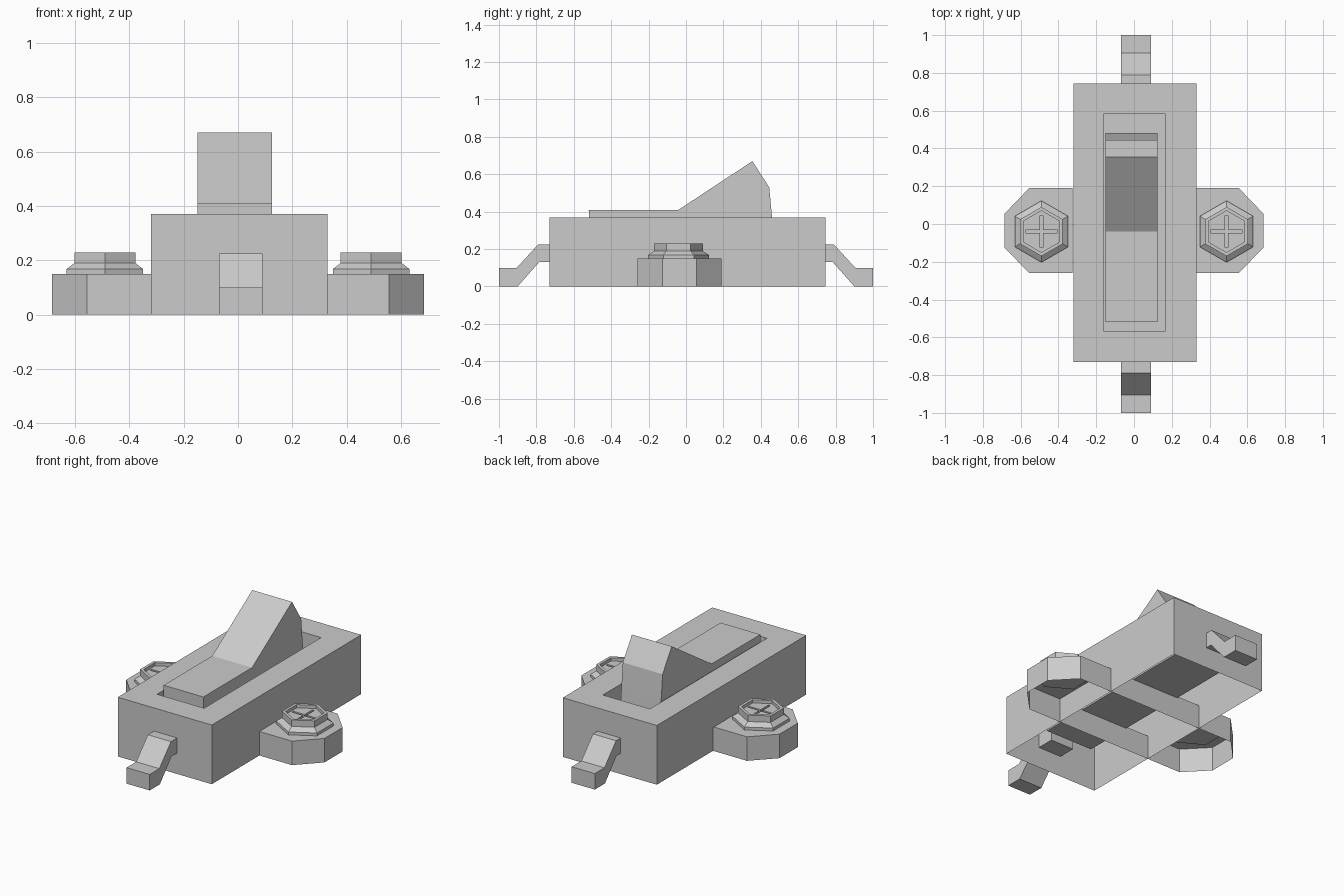
import bpy, bmesh, math
from mathutils import Matrix

if "Cube" in bpy.data.objects:
    bpy.data.objects.remove(bpy.data.objects["Cube"])


def finish(name, bm, recalc=True):
    if recalc:
        bmesh.ops.recalc_face_normals(bm, faces=bm.faces[:])
    me = bpy.data.meshes.new(name)
    bm.to_mesh(me)
    bm.free()
    ob = bpy.data.objects.new(name, me)
    bpy.context.collection.objects.link(ob)
    return ob


def ring(bm, pts, z):
    return [bm.verts.new((x, y, z)) for x, y in pts]


def bridge(bm, a, b):
    n = len(a)
    for i in range(n):
        j = (i + 1) % n
        bm.faces.new((a[i], a[j], b[j], b[i]))


def rect(x0, x1, y0, y1):
    return [(x0, y0), (x1, y0), (x1, y1), (x0, y1)]


def side_profile(name, pts, x0, x1):
    """Closed (y, z) outline extruded along x."""
    bm = bmesh.new()
    a = [bm.verts.new((x0, y, z)) for y, z in pts]
    b = [bm.verts.new((x1, y, z)) for y, z in pts]
    bridge(bm, a, b)
    bm.faces.new(a)
    bm.faces.new(b)
    return finish(name, bm)


# Housing: open underneath, with a sunken slot in the top
outer = rect(-0.32, 0.33, -0.73, 0.745)
slot = rect(-0.16, 0.165, -0.57, 0.585)
bm = bmesh.new()
loops = [ring(bm, outer, 0), ring(bm, outer, 0.37),
         ring(bm, slot, 0.37), ring(bm, slot, 0.14)]
for a, b in zip(loops, loops[1:]):
    bridge(bm, a, b)
bm.faces.new(loops[-1])
finish("housing", bm, recalc=False)

# Rocker lever
side_profile("rocker", [(-0.515, 0.14), (-0.52, 0.41), (-0.04, 0.41), (0.355, 0.67),
                        (0.445, 0.53), (0.46, 0.37), (0.48, 0.14)], -0.15, 0.125)

# Bent terminals at both ends
terminal = [(1, 0), (1, 0.1), (0.905, 0.1), (0.79, 0.225),
            (0.62, 0.225), (0.62, 0.13), (0.785, 0.13), (0.9, 0)]
for s, name in ((-1, "front_terminal"), (1, "back_terminal")):
    side_profile(name, [(s * y, z) for y, z in terminal], -0.07, 0.09)

# Mounting bar: walls run through the housing, lids only on the two lugs
lug = [(0.325, -0.26), (0.555, -0.26), (0.685, -0.125),
       (0.685, 0.055), (0.555, 0.19), (0.325, 0.19)]
outline = lug + [(-x, y) for x, y in reversed(lug)]
bm = bmesh.new()
low, top = ring(bm, outline, 0), ring(bm, outline, 0.15)
bridge(bm, low, top)
bm.faces.new(top[:6])
bm.faces.new(top[6:])
finish("mounting_bar", bm, recalc=False)

# Cross-slotted hex screws
for s, name in ((-1, "left_screw"), (1, "right_screw")):
    cx, cy = s * 0.49, -0.04
    bm = bmesh.new()
    loops = []
    for r, z in ((0.163, 0.145), (0.163, 0.168), (0.13, 0.19),
                 (0.13, 0.23), (0.11, 0.23), (0.11, 0.21)):
        pts = [(cx + r * math.cos(math.radians(30 + 60 * i)),
                cy + r * math.sin(math.radians(30 + 60 * i))) for i in range(6)]
        loops.append(ring(bm, pts, z))
    for a, b in zip(loops, loops[1:]):
        bridge(bm, a, b)
    bm.faces.new(loops[0])
    bm.faces.new(loops[-1])
    screw = finish(name, bm)
    for i, size in enumerate(((0.17, 0.014, 0.06), (0.014, 0.17, 0.06))):
        bm = bmesh.new()
        bmesh.ops.create_cube(bm, size=1, matrix=Matrix.Translation((cx, cy, 0.22))
                              @ Matrix.Diagonal((*size, 1)))
        cutter = finish(f"{name}_groove_cutter_{i}", bm)
        cutter.hide_render = True
        cutter.hide_viewport = True
        mod = screw.modifiers.new("groove", 'BOOLEAN')
        mod.operation = 'DIFFERENCE'
        mod.solver = 'EXACT'
        mod.object = cutter
